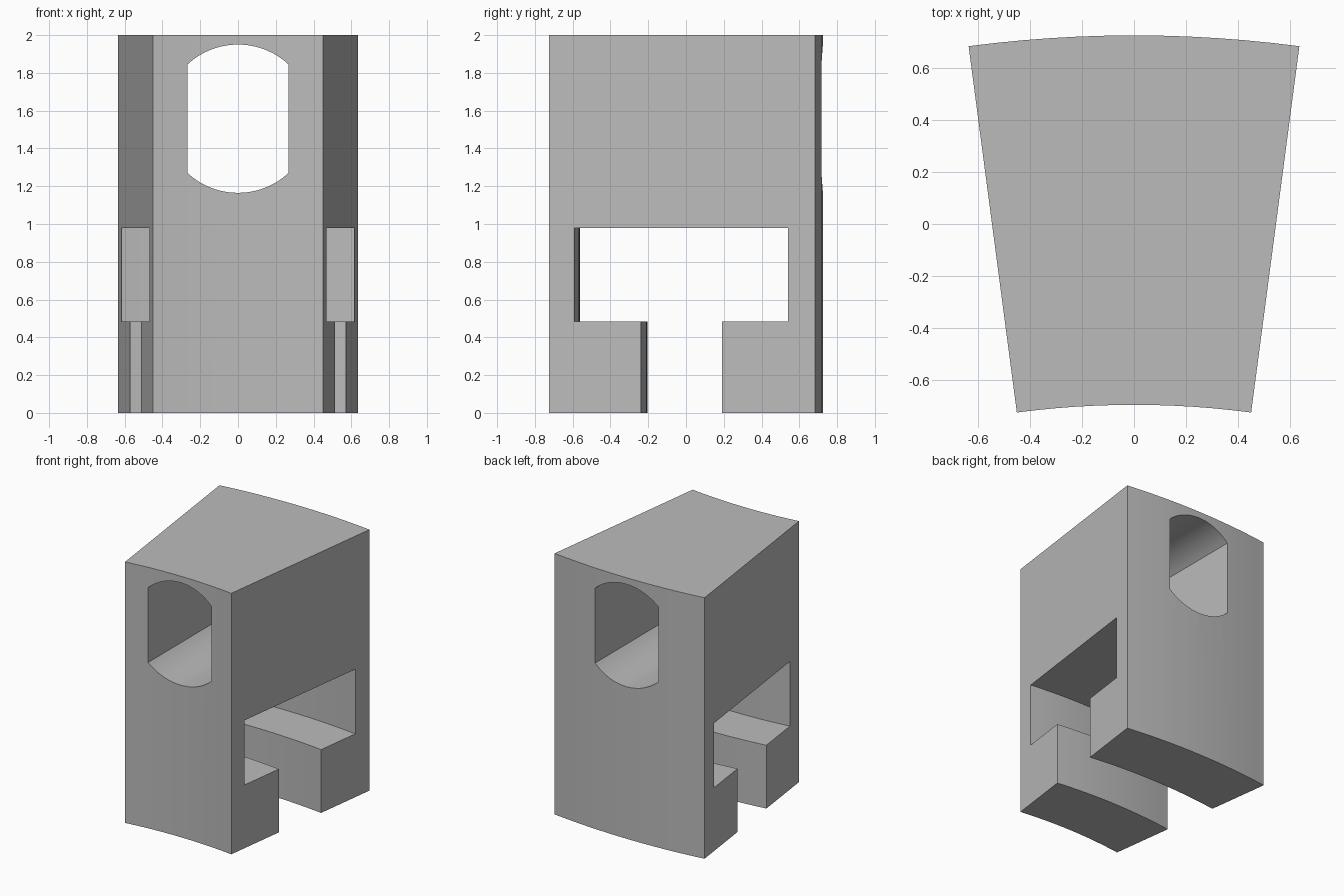
import bpy
import bmesh
from math import sin, cos, asin, radians, pi

cube = bpy.data.objects.get("Cube")
if cube:
    bpy.data.objects.remove(cube)

CENTRE_Y = -4.145          # axis of the ring the block is cut from
HALF_ANGLE = radians(7.5)
STEPS = 12

grey = bpy.data.materials.new("plain_grey")
grey.use_nodes = True
grey.diffuse_color = (0.5, 0.5, 0.5, 1)
grey.node_tree.nodes["Principled BSDF"].inputs["Base Color"].default_value = (0.5, 0.5, 0.5, 1)


def sweep(name, profile, place, steps):
    """Loft a closed outline through the given placements and cap both ends."""
    bm = bmesh.new()
    rings = [[bm.verts.new(place(p, s)) for p in profile] for s in steps]
    n = len(profile)
    for a, b in zip(rings, rings[1:]):
        for i in range(n):
            j = (i + 1) % n
            bm.faces.new((a[i], a[j], b[j], b[i]))
    bm.faces.new(rings[0])
    bm.faces.new(rings[-1])
    bmesh.ops.recalc_face_normals(bm, faces=bm.faces)
    mesh = bpy.data.meshes.new(name)
    bm.to_mesh(mesh)
    bm.free()
    mesh.materials.append(grey)
    obj = bpy.data.objects.new(name, mesh)
    bpy.context.collection.objects.link(obj)
    return obj


# Block: radius/height section with a T-slot, swept around the ring axis
section = [(3.45, 0), (3.94, 0), (3.94, 0.485), (3.585, 0.485),
           (3.585, 0.98), (4.725, 0.98), (4.725, 0.485), (4.373, 0.485),
           (4.373, 0), (4.87, 0), (4.87, 2), (3.45, 2)]
angles = [HALF_ANGLE * (2 * i / STEPS - 1) for i in range(STEPS + 1)]
block = sweep("wedge_block", section,
              lambda p, a: (p[0] * sin(a), CENTRE_Y + p[0] * cos(a), p[1]), angles)

# Hole cutter: a circle with its two sides cut flat
R, HALF_W, HOLE_Z, ARC = 0.3925, 0.268, 1.5575, 24
spread = asin(HALF_W / R)
outline = []
for start in (0, pi):
    for i in range(ARC + 1):
        t = start + spread * (2 * i / ARC - 1)
        outline.append((R * sin(t), HOLE_Z + R * cos(t)))
cutter = sweep("hole_cutter", outline, lambda p, y: (p[0], y, p[1]), (-1, 1))
cutter.hide_render = True

# Cut the hole, then drop the cutter
cut = block.modifiers.new("hole", 'BOOLEAN')
cut.operation = 'DIFFERENCE'
cut.solver = 'EXACT'
cut.object = cutter
bpy.context.view_layer.objects.active = block
block.select_set(True)
bpy.ops.object.modifier_apply(modifier=cut.name)
bpy.data.objects.remove(cutter)

# Smooth curved walls, crisp edges
bpy.ops.object.shade_smooth_by_angle(angle=radians(25))
